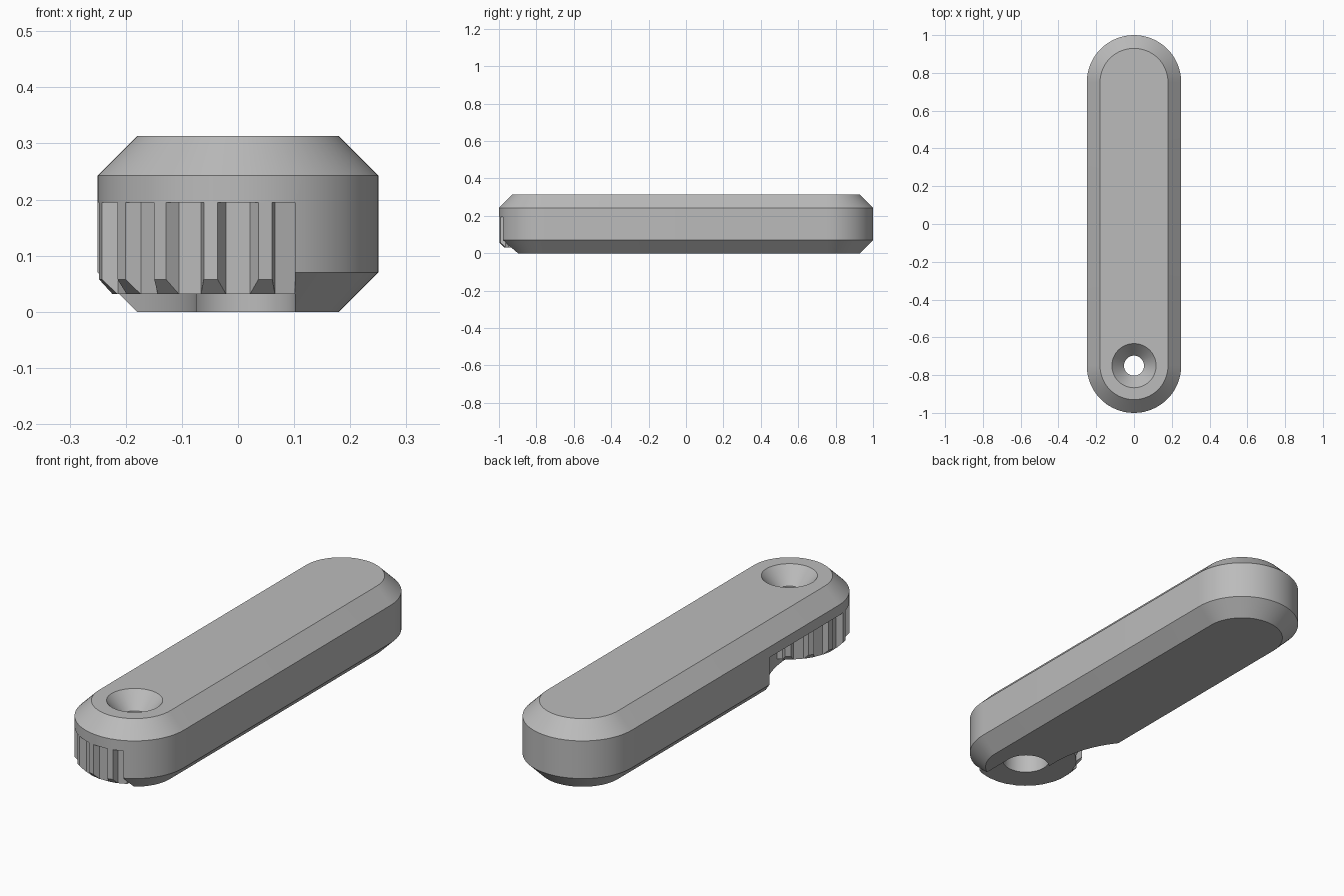
import bpy, bmesh
from math import sin, cos, pi, radians

if "Cube" in bpy.data.objects:
    bpy.data.objects.remove(bpy.data.objects["Cube"])

R, HALF, TOP, BEVEL = 0.25, 0.75, 0.313, 0.07   # arm radius, end centres, height, chamfer
ROOF, GEAR_BOTTOM = 0.195, 0.032                # pocket ceiling, underside of gear
PIVOT = -HALF

grey = bpy.data.materials.new("plain_grey")
grey.use_nodes = True
grey.diffuse_color = (0.5, 0.5, 0.5, 1)
grey.node_tree.nodes["Principled BSDF"].inputs["Base Color"].default_value = (0.5, 0.5, 0.5, 1)


def loft(name, rings):
    """Closed solid through a stack of equal-length rings of points."""
    bm = bmesh.new()
    loops = [[bm.verts.new(p) for p in ring] for ring in rings]
    n = len(loops[0])
    for low, high in zip(loops, loops[1:]):
        for i in range(n):
            j = (i + 1) % n
            bm.faces.new((low[i], low[j], high[j], high[i]))
    bm.faces.new(loops[0][::-1])
    bm.faces.new(loops[-1])
    bmesh.ops.recalc_face_normals(bm, faces=bm.faces)
    mesh = bpy.data.meshes.new(name)
    bm.to_mesh(mesh)
    bm.free()
    mesh.materials.append(grey)
    obj = bpy.data.objects.new(name, mesh)
    bpy.context.collection.objects.link(obj)
    return obj


def cut(obj, cutter, operation):
    mod = obj.modifiers.new("cut", "BOOLEAN")
    mod.operation, mod.solver, mod.object = operation, "EXACT", cutter
    bpy.context.view_layer.objects.active = obj
    bpy.ops.object.modifier_apply(modifier=mod.name)


def circle(r, z, n=64):
    return [(r * cos(2 * pi * i / n), PIVOT + r * sin(2 * pi * i / n), z) for i in range(n)]


def stadium(r, z, n=32):
    pts = []
    for side, start in ((1, 0), (-1, pi)):
        for i in range(n + 1):
            a = start + pi * i / n
            pts.append((r * cos(a), side * HALF + r * sin(a), z))
    return pts


def gear_ring(z, tip, tip_half, root=0.223, root_half=0.023, teeth=16):
    pts = []
    for i in range(teeth):
        a = 2 * pi * (i + 0.5) / teeth
        for r, t in ((root, -root_half), (tip, -tip_half), (tip, tip_half), (root, root_half)):
            pts.append((r * cos(a) - t * sin(a), PIVOT + r * sin(a) + t * cos(a), z))
    return pts


# Rounded arm with chamfered top and bottom
arm = loft("arm", [stadium(R - BEVEL, 0), stadium(R, BEVEL),
                   stadium(R, TOP - BEVEL), stadium(R - BEVEL, TOP)])

# Toothed hub
gear = loft("toothed_hub", [gear_ring(GEAR_BOTTOM, 0.224, 0.0225),
                            gear_ring(0.058, R, 0.0125), gear_ring(0.25, R, 0.0125)])

# Pocket under one side of the front end, with a curved back wall
outline = [(0.102, -1.2), (0.102, PIVOT), (0, PIVOT), (-0.075, -0.71)]
outline += [(-0.575 + 0.5 * cos(radians(a)), -0.63 + 0.5 * sin(radians(a))) for a in range(0, 61, 4)]
outline += [(-0.5, -0.2), (-0.5, -1.2)]
pocket = loft("pocket_cutter", [[(x, y, z) for x, y in outline] for z in (-0.1, ROOF)])

# Stepped bore with a countersunk mouth
bore = loft("bore_cutter", [circle(0.103, -0.2), circle(0.103, ROOF + 0.003), circle(0.053, ROOF + 0.003),
                            circle(0.053, 0.24), circle(0.117, TOP), circle(0.126, TOP + 0.01)])

cut(arm, pocket, "DIFFERENCE")
cut(gear, pocket, "INTERSECT")
for part in (arm, gear):
    cut(part, bore, "DIFFERENCE")
for helper in (pocket, bore):
    bpy.data.objects.remove(helper)

# Smooth curved walls, crisp edges
for part in (arm, gear):
    bpy.ops.object.select_all(action="DESELECT")
    part.select_set(True)
    bpy.context.view_layer.objects.active = part
    bpy.ops.object.shade_smooth_by_angle(angle=radians(20))
